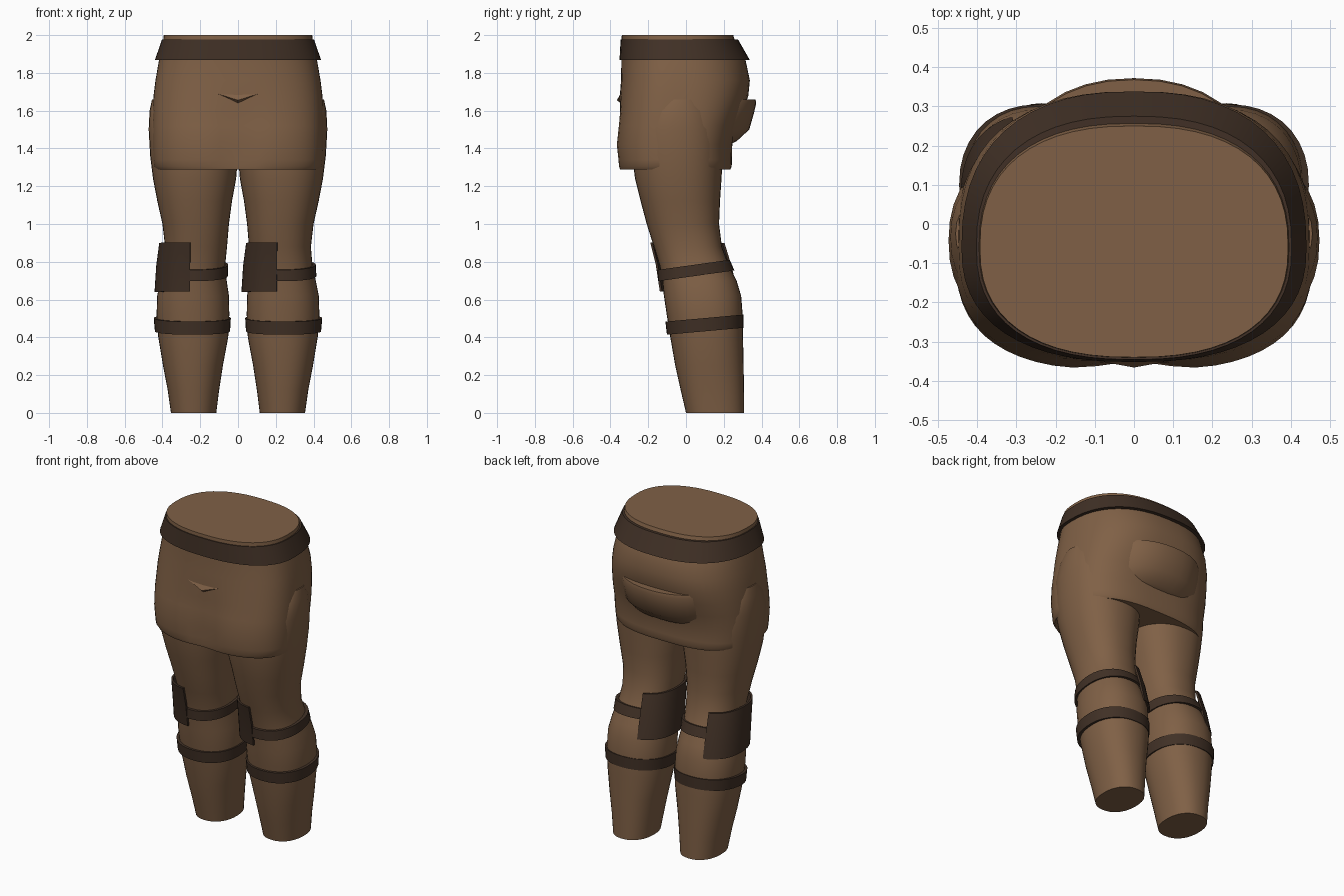
import bpy, bmesh, math


def material(name, rgb):
    m = bpy.data.materials.new(name)
    m.diffuse_color = (*rgb, 1)
    return m


CLOTH = material("brown_cloth", (0.215, 0.118, 0.061))
LEATHER = material("dark_leather", (0.052, 0.030, 0.019))


def ring(z, cx, hw, yf, yb, n=2.2, yc=None, tilt=0.0, dent=0.0, arc=(0, 360), seg=36):
    """Superelliptic section with its own front and back depth, tilted along y."""
    yc = (yf + yb) / 2 if yc is None else yc
    full = arc[1] - arc[0] == 360
    pts = []
    for i in range(seg if full else seg + 1):
        a = math.radians(arc[0] + (arc[1] - arc[0]) * i / seg)
        c, s = math.cos(a), math.sin(a)
        x = hw * math.copysign(abs(c) ** (2 / n), c)
        d = (yb - yc) if s > 0 else (yc - yf)
        y = yc + d * math.copysign(abs(s) ** (2 / n), s)
        if s < 0:
            y += dent * math.exp(-(x / 0.1) ** 2)
        pts.append((cx + x, y, z + tilt * (y - yc)))
    return pts


def loft(name, rings, mat, closed=True, cap=True, loop=False, angle=40):
    """Skin a list of rings from bottom to top."""
    bm = bmesh.new()
    rows = [[bm.verts.new(p) for p in r] for r in rings]
    k = len(rows[0])
    pairs = list(zip(rows, rows[1:])) + ([(rows[-1], rows[0])] if loop else [])
    for a, b in pairs:
        for i in range(k if closed else k - 1):
            j = (i + 1) % k
            bm.faces.new((a[i], a[j], b[j], b[i]))
    if cap:
        bm.faces.new(rows[0][::-1])
        bm.faces.new(rows[-1])
    if loop and not closed:
        bm.faces.new([r[0] for r in rows])
        bm.faces.new([r[-1] for r in rows][::-1])
    bmesh.ops.recalc_face_normals(bm, faces=bm.faces)
    me = bpy.data.meshes.new(name)
    bm.to_mesh(me)
    bm.free()
    me.materials.append(mat)
    ob = bpy.data.objects.new(name, me)
    bpy.context.collection.objects.link(ob)
    bpy.ops.object.select_all(action='DESELECT')
    ob.select_set(True)
    bpy.context.view_layer.objects.active = ob
    bpy.ops.object.shade_smooth_by_angle(angle=math.radians(angle))
    return ob


# Hips: z, half width, front y, back y, squareness, centre dent
hips = [
    (1.288, 0.435, -0.355, 0.235, 2.8, 0.015),
    (1.305, 0.448, -0.362, 0.242, 2.8, 0.02),
    (1.34, 0.452, -0.365, 0.243, 2.8, 0.025),
    (1.42, 0.456, -0.374, 0.245, 2.8, 0.025),
    (1.52, 0.456, -0.362, 0.275, 2.8, 0.015),
    (1.60, 0.452, -0.354, 0.305, 2.7, 0.01),
    (1.68, 0.447, -0.350, 0.330, 2.6, 0.0),
    (1.76, 0.437, -0.344, 0.338, 2.5, 0.0),
    (1.87, 0.418, -0.342, 0.315, 2.4, 0.0),
    (1.96, 0.397, -0.341, 0.262, 2.4, 0.0),
    (2.00, 0.393, -0.340, 0.250, 2.4, 0.0),
]
loft("hips", [ring(z, 0, w, f, b, n, yc=-0.06, dent=d, seg=56)
              for z, w, f, b, n, d in hips], CLOTH)

# Flared belt
belt = [(1.868, 0.420, -0.335, 0.312), (1.868, 0.440, -0.352, 0.338),
        (1.978, 0.402, -0.346, 0.275), (1.978, 0.390, -0.335, 0.250)]
loft("belt", [ring(z, 0, w, f, b, 2.4, yc=-0.06, seg=56) for z, w, f, b in belt],
     LEATHER, cap=False, loop=True)

# Sagging fold across the back
fold = [(1.415, 0.25, 0.225), (1.44, 0.28, 0.27), (1.50, 0.31, 0.335),
        (1.58, 0.325, 0.358), (1.64, 0.33, 0.372), (1.66, 0.325, 0.368)]
loft("back_fold", [ring(z, 0, w, 0.0, b, 2.2, yc=0.08) for z, w, b in fold], CLOTH)

# Small crease on the front
crease = bpy.data.meshes.new("front_crease")
crease.from_pydata([(-0.11, -0.346, 1.69), (0.11, -0.346, 1.69),
                    (0, -0.366, 1.655), (0, -0.34, 1.635)], [],
                   [(0, 2, 1), (0, 3, 2), (1, 2, 3), (0, 1, 3)])
crease.materials.append(CLOTH)
bpy.context.collection.objects.link(bpy.data.objects.new("front_crease", crease))

# Legs: z, inner x, outer x, front y, back y
leg = [
    (0.00, 0.115, 0.355, 0.000, 0.308),
    (0.12, 0.100, 0.372, -0.028, 0.307),
    (0.25, 0.080, 0.397, -0.057, 0.305),
    (0.40, 0.052, 0.422, -0.083, 0.302),
    (0.52, 0.046, 0.431, -0.102, 0.300),
    (0.62, 0.048, 0.428, -0.117, 0.292),
    (0.70, 0.060, 0.412, -0.125, 0.268),
    (0.78, 0.068, 0.394, -0.140, 0.228),
    (0.88, 0.058, 0.386, -0.170, 0.190),
    (1.00, 0.048, 0.400, -0.208, 0.175),
    (1.12, 0.032, 0.427, -0.240, 0.180),
    (1.24, 0.010, 0.450, -0.270, 0.188),
    (1.36, 0.000, 0.465, -0.285, 0.195),
    (1.50, 0.000, 0.473, -0.280, 0.195),
    (1.60, 0.010, 0.468, -0.235, 0.165),
    (1.66, 0.030, 0.455, -0.160, 0.110),
]


def strap(name, side, tilt, yc, rows):
    loft(name, [ring(z, side * (i + o) / 2, (o - i) / 2, f, b, 2.2, yc=yc, tilt=tilt)
                for z, i, o, f, b in rows], LEATHER, cap=False, loop=True)


for side, label in ((-1, "left"), (1, "right")):
    loft(label + "_leg", [ring(z, side * (i + o) / 2, (o - i) / 2, f, b, 2.25)
                          for z, i, o, f, b in leg], CLOTH)

    # Thin strap below the knee plate's middle, rising to the back
    strap(label + "_knee_strap", side, 0.14, 0.05,
          [(0.725, 0.070, 0.400, -0.120, 0.240), (0.725, 0.054, 0.415, -0.148, 0.256),
           (0.785, 0.052, 0.412, -0.150, 0.232), (0.785, 0.070, 0.390, -0.120, 0.220)])

    # Wider calf strap
    strap(label + "_calf_strap", side, 0.09, 0.10,
          [(0.432, 0.060, 0.420, -0.080, 0.290), (0.432, 0.042, 0.440, -0.101, 0.305),
           (0.502, 0.038, 0.446, -0.109, 0.305), (0.502, 0.060, 0.420, -0.080, 0.290)])

    # Curved plate around the same flank of each knee
    cx = side * 0.23 - 0.005
    rows = [(0.64, 0.195, -0.127, 0.272), (0.64, 0.207, -0.139, 0.284),
            (0.78, 0.198, -0.160, 0.250),
            (0.90, 0.182, -0.190, 0.213), (0.90, 0.170, -0.178, 0.201),
            (0.78, 0.186, -0.148, 0.238)]
    loft(label + "_knee_plate",
         [ring(z, cx, w, f, b, 2.3, tilt=-0.01, arc=(108, 266), seg=20)
          for z, w, f, b in rows], LEATHER, closed=False, cap=False, loop=True)
